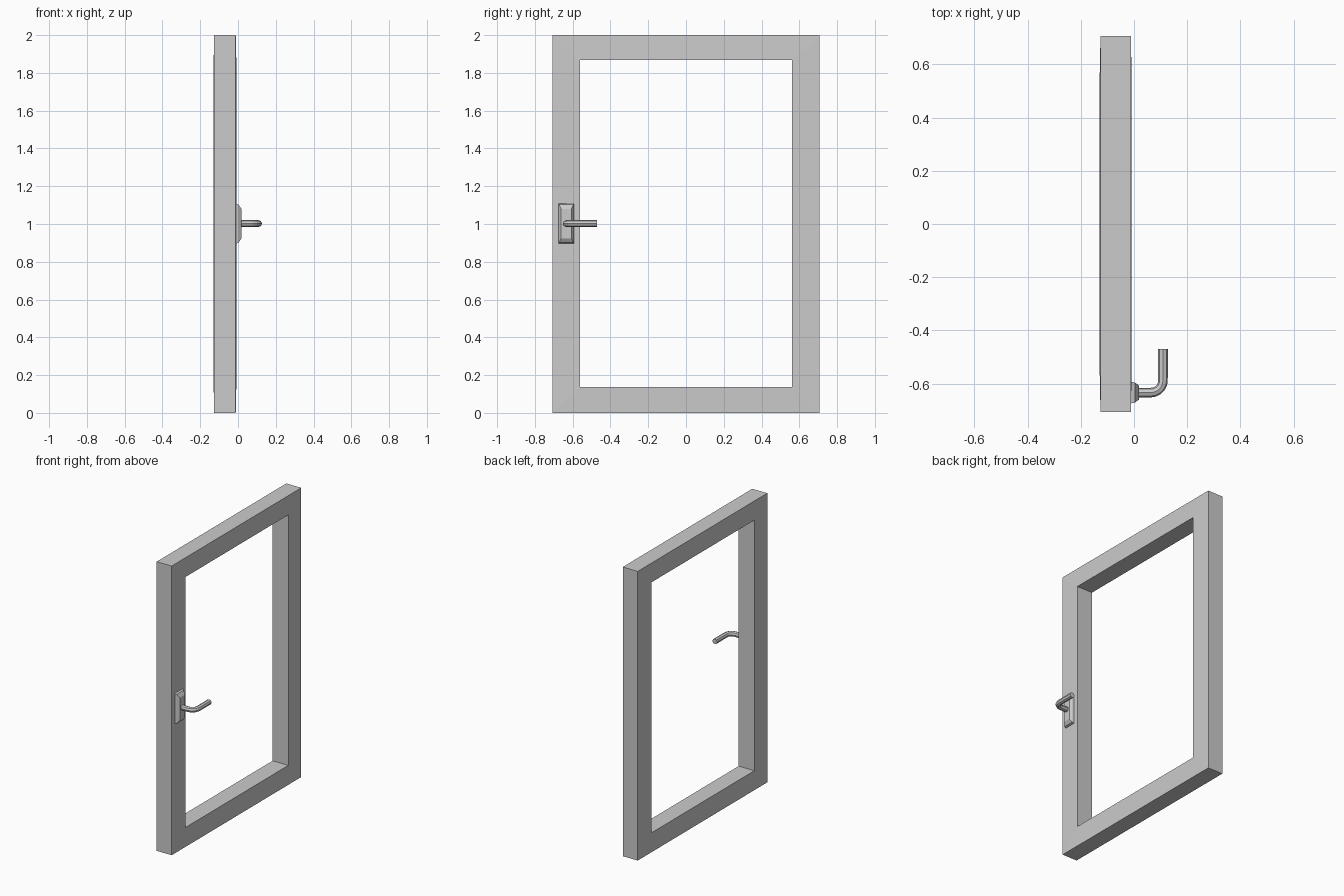
import bpy, math

if "Cube" in bpy.data.objects:
    bpy.data.objects.remove(bpy.data.objects["Cube"])


def stacked_rings(name, rings, closed):
    """Join four-sided rings with quads; close into a loop or cap both ends."""
    verts = [v for r in rings for v in r]
    n = len(rings)
    faces = []
    for i in range(n if closed else n - 1):
        a, b = i * 4, ((i + 1) % n) * 4
        for k in range(4):
            j = (k + 1) % 4
            faces.append((a + k, a + j, b + j, b + k))
    if not closed:
        faces += [(3, 2, 1, 0), tuple(range(4 * n - 4, 4 * n))]
    mesh = bpy.data.meshes.new(name)
    mesh.from_pydata(verts, [], faces)
    mesh.update()
    obj = bpy.data.objects.new(name, mesh)
    bpy.context.collection.objects.link(obj)
    return obj


def rect(x, cy, cz, hy, hz):
    """Rectangle in the YZ plane at depth x."""
    return [(x, cy + sy * hy, cz + sz * hz)
            for sy, sz in ((-1, -1), (1, -1), (1, 1), (-1, 1))]


# Window frame: faces swell very slightly towards the opening
outer, inner = (0, 1.0, 0.708, 1.0), (0, 1.003, 0.562, 0.866)
stacked_rings("window_frame", [
    rect(-0.126, *outer), rect(-0.012, *outer),
    rect(-0.009, *inner), rect(-0.129, *inner)], True)

# Chamfered handle plate
HY, HZ = -0.634, 1.002
stacked_rings("handle_plate", [
    rect(-0.013, HY, HZ, 0.041, 0.106),
    rect(0.003, HY, HZ, 0.038, 0.101),
    rect(0.018, HY, HZ, 0.027, 0.078)], False)

# Bent octagonal handle lever
R, LX = 0.045, 0.109
path = [(0.01, HY)]
for i in range(6):
    a = math.radians(-90 + 18 * i)
    path.append((LX - R + R * math.cos(a), HY + R + R * math.sin(a)))
path.append((LX, -0.47))
curve = bpy.data.curves.new("handle_lever", 'CURVE')
curve.dimensions = '3D'
curve.bevel_depth = 0.018
curve.bevel_resolution = 2
curve.use_fill_caps = True
spline = curve.splines.new('POLY')
spline.points.add(len(path) - 1)
for p, (x, y) in zip(spline.points, path):
    p.co = (x, y, HZ, 1)
spline.use_smooth = False
lever = bpy.data.objects.new("handle_lever", curve)
bpy.context.collection.objects.link(lever)
